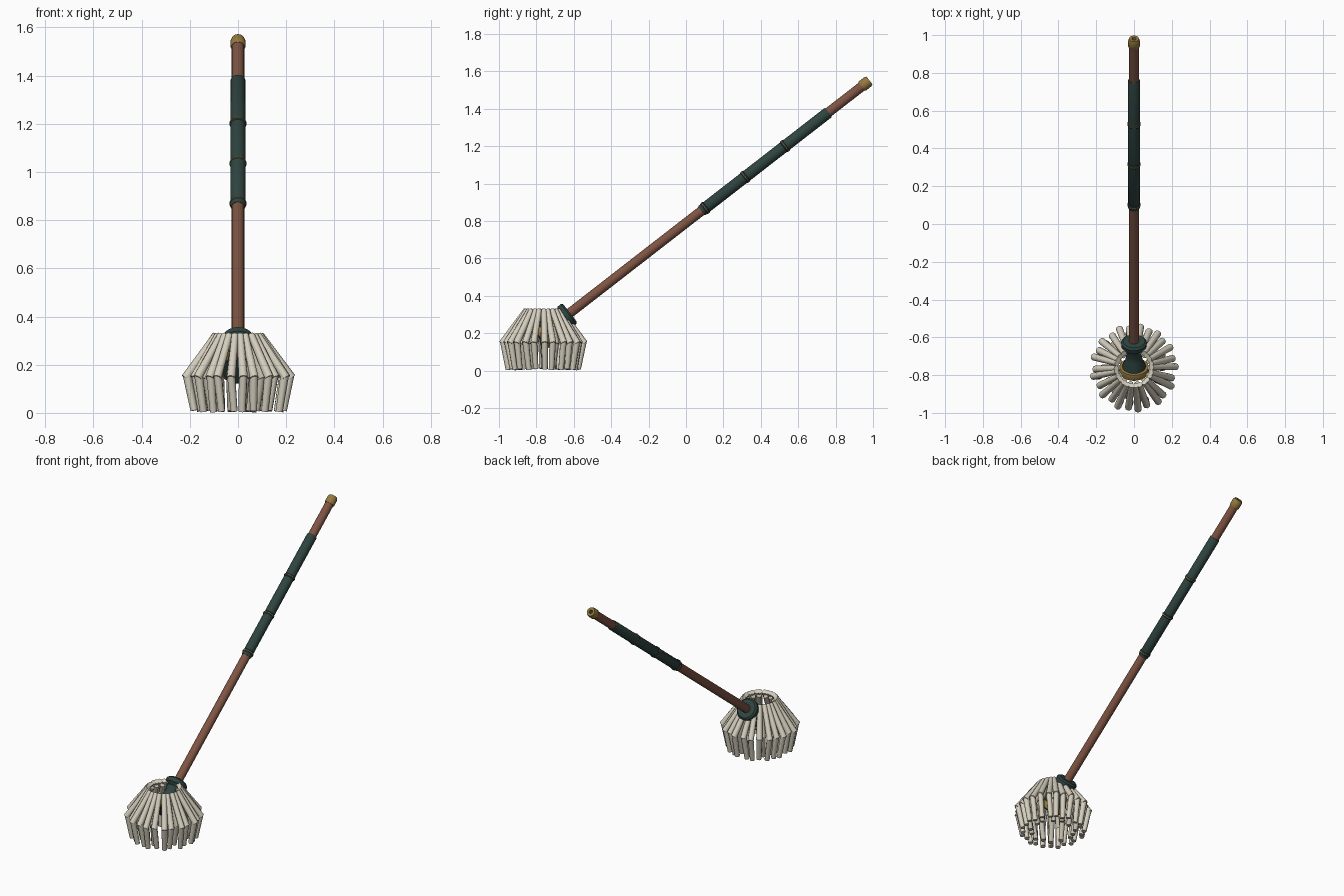
import bpy, bmesh, math, random
from mathutils import Vector, Matrix

if "Cube" in bpy.data.objects:
    bpy.data.objects.remove(bpy.data.objects["Cube"])

random.seed(4)

def mat(name, c):
    m = bpy.data.materials.new(name)
    m.diffuse_color = (*c, 1)
    m.use_nodes = True
    m.node_tree.nodes["Principled BSDF"].inputs["Base Color"].default_value = m.diffuse_color
    return m

WOOD = mat("brown wood", (0.21, 0.088, 0.055))
GREEN = mat("dark green", (0.028, 0.058, 0.05))
GOLD = mat("brass", (0.30, 0.19, 0.05))
CREAM = mat("cream yarn", (0.66, 0.62, 0.51))
SHADE = mat("dull yarn", (0.52, 0.48, 0.39))

# handle axis: point at t = 0 and unit direction in the yz plane
BASE = Vector((0, 0, 0.79))
AXIS = Vector((0, 0.79, 0.613)).normalized()
ROT = AXIS.to_track_quat('Z', 'Y').to_matrix().to_4x4()

def finish(name, bm, material, angle=35):
    bmesh.ops.recalc_face_normals(bm, faces=bm.faces)
    me = bpy.data.meshes.new(name)
    bm.to_mesh(me)
    bm.free()
    ob = bpy.data.objects.new(name, me)
    bpy.context.collection.objects.link(ob)
    me.materials.append(material)
    bpy.ops.object.select_all(action='DESELECT')
    ob.select_set(True)
    bpy.context.view_layer.objects.active = ob
    bpy.ops.object.shade_smooth_by_angle(angle=math.radians(angle))
    return ob

def lathe(name, profile, material, sides=24):
    """Closed turned part; profile holds (radius, distance along the handle)."""
    bm = bmesh.new()
    rings = []
    for r, t in profile:
        rings.append([bm.verts.new((r * math.cos(a), r * math.sin(a), t))
                      for a in (2 * math.pi * i / sides for i in range(sides))])
    for a, b in zip(rings, rings[1:]):
        for i in range(sides):
            j = (i + 1) % sides
            bm.faces.new((a[i], a[j], b[j], b[i]))
    bm.faces.new(rings[0])
    bm.faces.new(rings[-1])
    bm.transform(Matrix.Translation(BASE) @ ROT)
    return finish(name, bm, material)

# handle
lathe("handle", [(0.026, -0.95), (0.026, 1.215)], WOOD)
lathe("grip", [(0.028, 0.105), (0.031, 0.11), (0.031, 0.96), (0.028, 0.965)], GREEN)
lathe("end_cap", [(0.028, 1.188), (0.031, 1.194), (0.031, 1.228), (0.026, 1.242),
                  (0.012, 1.242), (0.010, 1.225)], GOLD)
lathe("end_cap_hole", [(0.010, 1.222), (0.010, 1.227)], GREEN)
for i, t in enumerate((0.13, 0.40, 0.67)):
    lathe(f"grip_collar_{i}", [(0.030, t - 0.012), (0.034, t - 0.007),
                               (0.034, t + 0.007), (0.030, t + 0.012)], GREEN)
    lathe(f"grip_ring_{i}", [(0.034, t - 0.003), (0.0355, t - 0.002),
                             (0.0355, t + 0.002), (0.034, t + 0.003)], GOLD)

# socket between handle and mop head, with its brass clamp
lathe("socket", [(0.066, -1.0), (0.064, -0.955), (0.045, -0.91), (0.040, -0.87),
                 (0.046, -0.835), (0.066, -0.82), (0.068, -0.795), (0.058, -0.785)], GREEN)
lathe("clamp", [(0.066, -0.995), (0.078, -0.99), (0.080, -0.965),
                (0.076, -0.955), (0.062, -0.953)], GOLD)

# mop strands: an upper piece spreading out and a lower piece hanging down
CENTRE = Vector((0, -0.762, 0))

def piece(bm, p, q, r1, r2):
    d = q - p
    m = Matrix.Translation((p + q) / 2) @ d.to_track_quat('Z', 'Y').to_matrix().to_4x4()
    bmesh.ops.create_cone(bm, cap_ends=True, segments=8, radius1=r1, radius2=r2,
                          depth=d.length, matrix=m)

def strands(name, n, top, mid, low, jitter, material, offset=0.5):
    bm = bmesh.new()
    for i in range(n):
        a = 2 * math.pi * (i + offset) / n + random.uniform(-0.04, 0.04)
        k = 1 - jitter * (i % 2) * random.uniform(0.5, 1)
        twist = random.uniform(-0.05, 0.05)
        def at(r, z, a=a):
            return CENTRE + Vector((r * math.sin(a), -r * math.cos(a), z))
        piece(bm, at(top[0], top[1]), at(mid[0] * k, mid[1]), 0.015, 0.019)
        piece(bm, at(mid[0] * k - 0.006, mid[1] + 0.012),
              at(low[0] * k, low[1] + random.uniform(0, 0.008), a + twist), 0.018, 0.015)
    finish(name, bm, material, 50)

strands("outer_strands", 26, (0.093, 0.324), (0.222, 0.145), (0.188, 0.004), 0.08, CREAM)
strands("inner_strands", 14, (0.085, 0.30), (0.165, 0.14), (0.135, 0.005), 0.08, SHADE)
